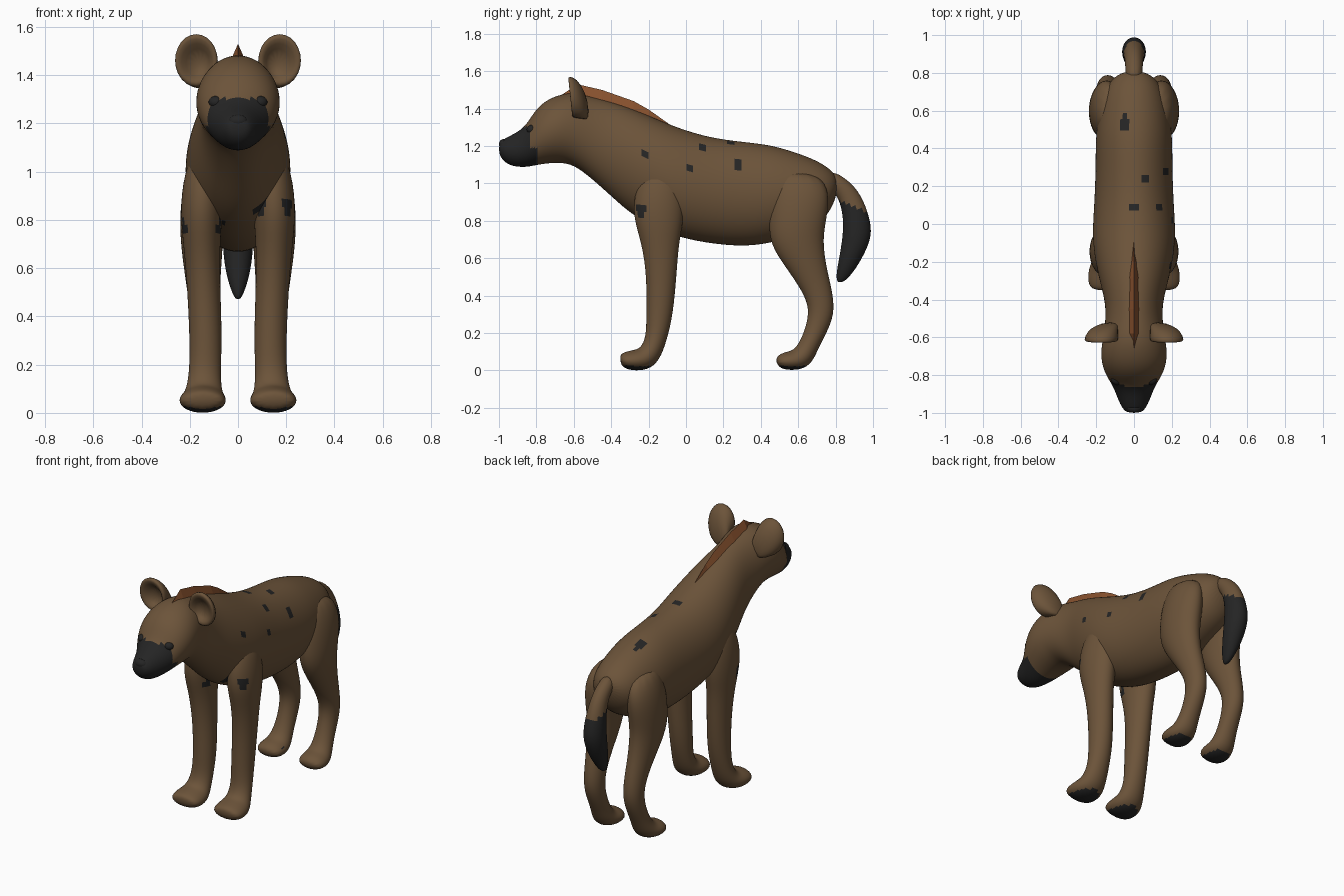
import bpy, bmesh, math
from mathutils import Vector

cube = bpy.data.objects.get("Cube")
if cube:
    bpy.data.objects.remove(cube, do_unlink=True)


def material(name, r, g, b):
    mat = bpy.data.materials.new(name)
    mat.use_nodes = True
    mat.diffuse_color = (r, g, b, 1)
    mat.node_tree.nodes["Principled BSDF"].inputs["Base Color"].default_value = (r, g, b, 1)
    return mat


FUR = material("brown fur", 0.15, 0.088, 0.042)
DARK = material("dark fur", 0.018, 0.018, 0.018)
MANE = material("rust mane", 0.25, 0.085, 0.028)


def finish(name, bm, mats, smooth=True, subdivisions=0, rule=None):
    """Turn a bmesh into an object, smooth it and colour its faces by a rule."""
    bmesh.ops.recalc_face_normals(bm, faces=bm.faces[:])
    mesh = bpy.data.meshes.new(name)
    bm.to_mesh(mesh)
    bm.free()
    obj = bpy.data.objects.new(name, mesh)
    bpy.context.collection.objects.link(obj)
    for mat in mats:
        mesh.materials.append(mat)
    bpy.context.view_layer.objects.active = obj
    if subdivisions:
        mod = obj.modifiers.new("smooth form", "SUBSURF")
        mod.levels = mod.render_levels = subdivisions
        bpy.ops.object.modifier_apply(modifier=mod.name)
    for face in obj.data.polygons:
        face.use_smooth = smooth
        if rule and rule(face.center, face.normal):
            face.material_index = 1
    return obj


def loft(name, rings, mats, segments=12, side=1, **options):
    """Skin ellipses; each ring is y, z of two opposite points, centre x, half width."""
    bm = bmesh.new()
    loops = []
    for ya, za, yb, zb, cx, half in rings:
        a, b = Vector((cx * side, ya, za)), Vector((cx * side, yb, zb))
        mid, arm = (a + b) / 2, (a - b) / 2
        loop = []
        for i in range(segments):
            t = math.tau * i / segments
            loop.append(bm.verts.new(mid + arm * math.cos(t) + Vector((half * math.sin(t), 0, 0))))
        loops.append(loop)
    for p, q in zip(loops, loops[1:]):
        for i in range(segments):
            j = (i + 1) % segments
            bm.faces.new((p[i], p[j], q[j], q[i]))
    bm.faces.new(loops[0])
    bm.faces.new(loops[-1])
    return finish(name, bm, mats, **options)


def ball(name, centre, size, mat):
    bm = bmesh.new()
    bmesh.ops.create_uvsphere(bm, u_segments=16, v_segments=10, radius=1)
    bmesh.ops.scale(bm, vec=size, verts=bm.verts)
    bmesh.ops.translate(bm, vec=centre, verts=bm.verts)
    return finish(name, bm, [mat])


# Spots: flank spots are side, y, z, radius; back spots are x, y, radius
FLANK = [(1, -.22, 1.15, .018), (1, .09, 1.19, .022), (1, .02, 1.08, .013),
         (1, .27, 1.1, .028), (1, -.24, .86, .03), (-1, -.2, .77, .028)]
BACK = [(-.05, .52, .024), (-.05, .55, .024), (-.09, .3, .015), (.06, .23, .017),
        (0, .09, .022), (.065, .65, .014)]


def spotted(c, n):
    if any(c.x * s > 0 and abs(n.x) > .3 and math.hypot(c.y - y, c.z - z) < r
           for s, y, z, r in FLANK):
        return True
    return n.z > .6 and any(math.hypot(c.x - x, c.y - y) < r for x, y, r in BACK)


def body_rule(c, n):
    muzzle = c.y < -.835 and c.z < 1.305 or c.y < -.79 and c.z < 1.19
    return muzzle or spotted(c, n)


def leg_rule(c, n):
    return (c.z < .03 and n.z < -.8) or spotted(c, n)


# Torso, neck and head in one skin: y, top, bottom, half width
PROFILE = [
    (.81, 1.03, .95, .05), (.77, 1.08, .84, .12), (.69, 1.13, .77, .165),
    (.55, 1.18, .71, .195), (.44, 1.21, .675, .205), (.3, 1.225, .66, .205),
    (.14, 1.245, .675, .21), (0, 1.285, .7, .22), (-.12, 1.33, .74, .22),
    (-.28, 1.4, .82, .19), (-.4, 1.44, .93, .155), (-.5, 1.465, 1.02, .15),
    (-.6, 1.49, 1.1, .165), (-.68, 1.475, 1.11, .178), (-.75, 1.445, 1.105, .17),
    (-.81, 1.39, 1.095, .145), (-.86, 1.3, 1.085, .11), (-.93, 1.26, 1.09, .085),
    (-.98, 1.235, 1.12, .06), (-1, 1.21, 1.16, .035)]
loft("body", [(y, top, y, low, 0, w) for y, top, low, w in PROFILE], [FUR, DARK],
     segments=24, subdivisions=2, rule=body_rule)

# Limbs and ears
FRONT_LEG = [
    (-.22, 1.1, -.04, 1.1, .13, .06), (-.28, .96, 0, .94, .145, .092),
    (-.29, .82, -.01, .78, .152, .09), (-.24, .68, -.035, .68, .15, .077),
    (-.213, .5, -.048, .5, .141, .071), (-.215, .3, -.066, .3, .133, .07),
    (-.215, .18, -.1, .16, .137, .067), (-.245, .12, -.14, .05, .142, .078),
    (-.28, .112, -.2, 0, .146, .1), (-.335, .1, -.29, -.005, .147, .102),
    (-.355, .08, -.35, .02, .147, .075)]
HIND_LEG = [
    (.5, 1.08, .72, 1.05, .12, .06), (.45, .95, .775, .95, .145, .088),
    (.435, .79, .76, .82, .15, .096), (.445, .67, .735, .7, .15, .09),
    (.53, .55, .755, .55, .145, .075), (.615, .43, .78, .45, .14, .064),
    (.66, .33, .8, .32, .138, .06), (.635, .22, .765, .22, .138, .058),
    (.6, .14, .71, .12, .14, .062), (.565, .105, .67, .02, .143, .078),
    (.52, .1, .58, -.005, .146, .095), (.475, .07, .49, .01, .146, .07)]
EAR = [
    (-.52, 1.43, -.52, 1.34, .12, .04), (-.56, 1.54, -.545, 1.34, .162, .078),
    (-.61, 1.578, -.59, 1.345, .172, .094), (-.635, 1.575, -.61, 1.35, .174, .092),
    (-.625, 1.535, -.61, 1.38, .172, .068), (-.575, 1.49, -.57, 1.4, .16, .035)]
for side, label in ((1, "left"), (-1, "right")):
    for part, rings in (("front_leg", FRONT_LEG), ("hind_leg", HIND_LEG)):
        loft(f"{label}_{part}", rings, [FUR, DARK], side=side, subdivisions=2, rule=leg_rule)
    loft(f"{label}_ear", EAR, [FUR], side=side, subdivisions=1)
    ball(f"{label}_eye", (.09 * side, -.822, 1.288), (.032, .03, .026), DARK)

# Bushy tail with a dark end
TAIL = [
    (.77, 1.08, .74, .98, 0, .045), (.87, 1.02, .8, .95, 0, .048),
    (.94, .94, .83, .87, 0, .052), (.985, .82, .84, .78, 0, .063),
    (1, .72, .83, .68, 0, .068), (.95, .61, .81, .57, 0, .055),
    (.9, .53, .8, .5, 0, .032), (.85, .475, .81, .465, 0, .012)]
loft("tail", TAIL, [FUR, DARK], subdivisions=2, rule=lambda c, n: c.z + .4 * c.y < 1.235)

# Crest of hair along the neck
CREST = [(-.67, 1.47, .008), (-.58, 1.53, .024), (-.45, 1.5, .026),
         (-.28, 1.44, .026), (-.2, 1.395, .02), (-.08, 1.31, .006)]
loft("mane", [(y, z, y, z - .11, 0, w) for y, z, w in CREST], [MANE], segments=4, smooth=False)

# Nose
ball("nose", (0, -.975, 1.21), (.04, .025, .027), DARK)
